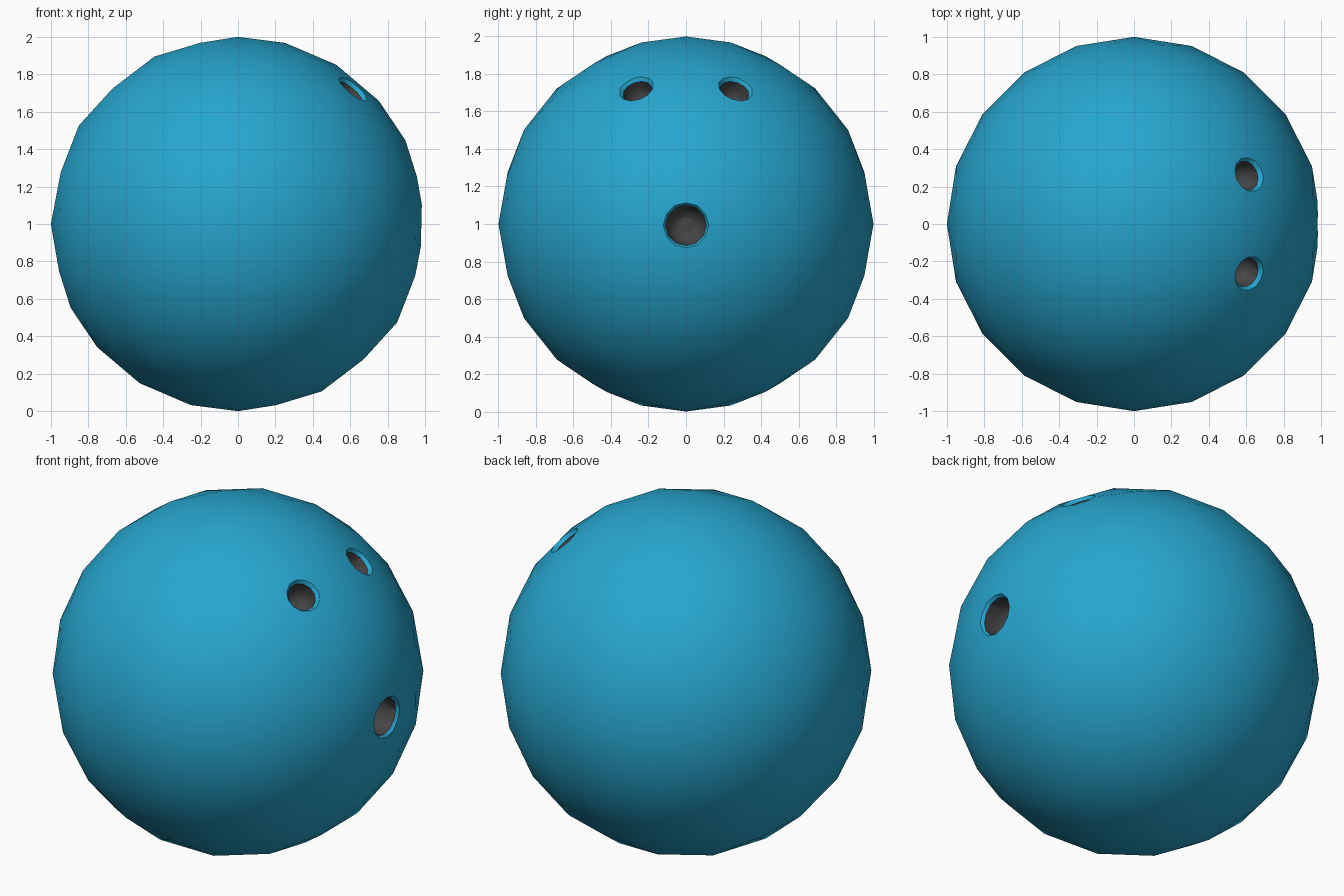
import bpy, bmesh, math
from mathutils import Vector

if "Cube" in bpy.data.objects:
    bpy.data.objects.remove(bpy.data.objects["Cube"])

def material(name, rgb):
    m = bpy.data.materials.new(name)
    m.diffuse_color = (*rgb, 1)
    m.use_nodes = True
    m.node_tree.nodes["Principled BSDF"].inputs["Base Color"].default_value = m.diffuse_color
    return m

blue = material("ball_blue", (0.02, 0.38, 0.62))
dark = material("hole_dark", (0.06, 0.06, 0.06))
CENTRE = Vector((0, 0, 1))

# Ball: low-poly icosphere
bpy.ops.mesh.primitive_ico_sphere_add(subdivisions=3, radius=1, location=CENTRE)
ball = bpy.context.object
ball.name = "ball"
ball.data.materials.append(blue)
ball.data.shade_smooth()

def hole_cutter(name, direction, r):
    """Revolved cutter: flared lip, straight wall and rounded bottom."""
    straight = -r
    profile = [(0, 0.08), (r + 0.088, 0.08), (r, -0.037), (r, straight)]
    for i in range(1, 5):
        a = i * math.pi / 8
        profile.append((r * math.cos(a) if i < 4 else 0, straight - r * math.sin(a)))
    bm = bmesh.new()
    vs = [bm.verts.new((x, 0, z)) for x, z in profile]
    es = [bm.edges.new(p) for p in zip(vs, vs[1:])]
    bmesh.ops.spin(bm, geom=vs + es, cent=(0, 0, 0), axis=(0, 0, 1),
                   angle=2 * math.pi, steps=12)
    bmesh.ops.remove_doubles(bm, verts=bm.verts, dist=0.0005)
    bmesh.ops.recalc_face_normals(bm, faces=bm.faces)
    for f in bm.faces:
        f.smooth = True
        f.material_index = 1 if f.calc_center_median().z < -0.037 else 0
    me = bpy.data.meshes.new(name)
    bm.to_mesh(me)
    bm.free()
    me.materials.append(blue)
    me.materials.append(dark)
    ob = bpy.data.objects.new(name, me)
    bpy.context.collection.objects.link(ob)
    d = Vector(direction).normalized()
    ob.location = CENTRE + d
    ob.rotation_euler = d.to_track_quat('Z', 'Y').to_euler()
    ob.hide_render = True
    return ob

# Thumb hole and the mirrored pair of finger holes
cutters = [hole_cutter("thumb_hole_cutter", (1, 0, -0.008), 0.108)]
for side in (-1, 1):
    cutters.append(hole_cutter("finger_hole_cutter", (0.63, side * 0.272, 0.74), 0.08))

bpy.context.view_layer.objects.active = ball
for c in cutters:
    mod = ball.modifiers.new("hole", 'BOOLEAN')
    mod.operation = 'DIFFERENCE'
    mod.solver = 'EXACT'
    mod.material_mode = 'TRANSFER'
    mod.object = c
    bpy.ops.object.modifier_apply(modifier=mod.name)
for c in cutters:
    bpy.data.objects.remove(c)

# Round shading on the outside, crisp edges at the holes
bpy.ops.object.select_all(action='DESELECT')
ball.select_set(True)
bpy.ops.object.shade_smooth_by_angle(angle=math.radians(30))
me = ball.data
normals = [Vector((0, 0, 0)) for _ in me.loops]
for p in me.polygons:
    if p.normal.dot(p.center.normalized()) > 0.95:
        for li in p.loop_indices:
            normals[li] = me.vertices[me.loops[li].vertex_index].co.normalized()
me.normals_split_custom_set(normals)
